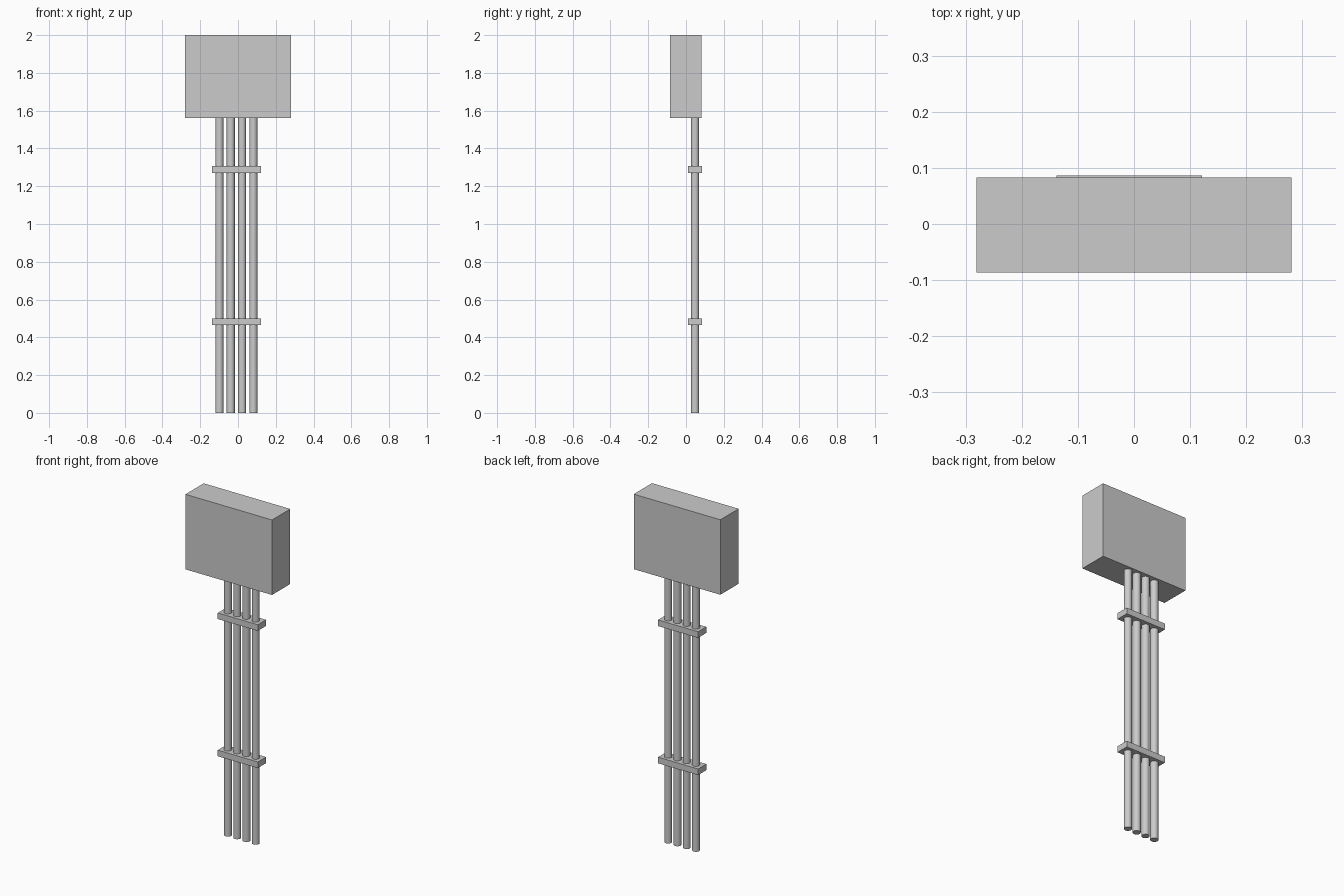
import bpy
import math

if "Cube" in bpy.data.objects:
    bpy.data.objects.remove(bpy.data.objects["Cube"])


def box(name, x, y, z):
    """Axis-aligned box from (min, max) ranges."""
    bpy.ops.mesh.primitive_cube_add(size=1)
    ob = bpy.context.object
    ob.name = name
    ob.location = [(a + b) / 2 for a, b in (x, y, z)]
    ob.scale = [b - a for a, b in (x, y, z)]
    bpy.ops.object.transform_apply(location=False, rotation=False, scale=True)
    return ob


def pipe(name, x, y, radius, top):
    """Vertical smooth conduit standing on the ground."""
    bpy.ops.mesh.primitive_cylinder_add(vertices=16, radius=radius, depth=top,
                                        location=(x, y, top / 2))
    ob = bpy.context.object
    ob.name = name
    bpy.ops.object.shade_smooth_by_angle(angle=math.radians(40))
    return ob


BOX_BOTTOM = 1.56
PIPE_Y = 0.048
CENTRE_X = -0.0085
SPACING = 0.06

# Cabinet at the top
box("cabinet", (-0.281, 0.281), (-0.086, 0.083), (BOX_BOTTOM, 2.0))

# Four conduits running down to the ground
for i in range(4):
    pipe(f"conduit_{i + 1}", CENTRE_X + (i - 1.5) * SPACING, PIPE_Y, 0.0215, BOX_BOTTOM)

# Two brackets holding the conduits together
for name, z in (("lower_bracket", 0.483), ("upper_bracket", 1.288)):
    box(name, (CENTRE_X - 0.13, CENTRE_X + 0.13), (0.01, 0.086), (z - 0.018, z + 0.018))
